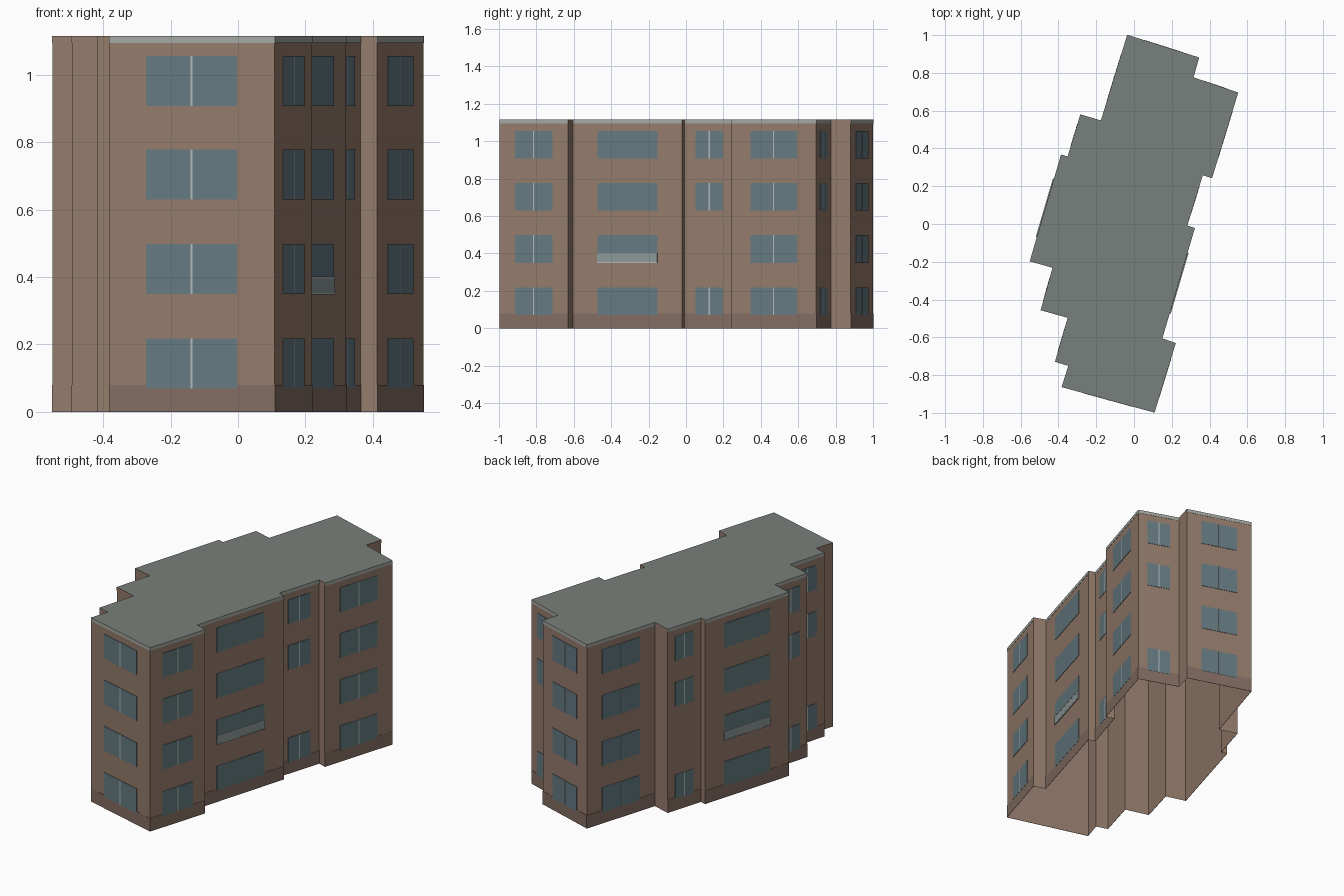
import bpy, bmesh
from mathutils import Vector

if "Cube" in bpy.data.objects:
    bpy.data.objects.remove(bpy.data.objects["Cube"])

HEIGHT = 1.115
FLOORS = [0.07, 0.35, 0.63, 0.908]
WIN_H = 0.148

# Stepped footprint, clockwise seen from above
OUTLINE = [Vector(p) for p in [
    (-0.035, 1.0), (0.345, 0.88), (0.315, 0.775), (0.55, 0.695),
    (0.412, 0.243), (0.363, 0.259), (0.281, -0.008), (0.321, -0.021),
    (0.149, -0.605), (0.22, -0.63), (0.108, -0.997), (-0.383, -0.862),
    (-0.348, -0.751), (-0.417, -0.73), (-0.35, -0.497), (-0.493, -0.457),
    (-0.43, -0.232), (-0.551, -0.198), (-0.385, 0.367), (-0.35, 0.357),
    (-0.283, 0.58), (-0.174, 0.548)]]
EDGES = list(zip(OUTLINE, OUTLINE[1:] + OUTLINE[:1]))


def material(name, rgb):
    m = bpy.data.materials.new(name)
    m.diffuse_color = (*rgb, 1)
    m.use_nodes = True
    m.node_tree.nodes["Principled BSDF"].inputs["Base Color"].default_value = m.diffuse_color
    return m


def finish(bm, name, mat):
    mesh = bpy.data.meshes.new(name)
    bm.to_mesh(mesh)
    bm.free()
    mesh.materials.append(mat)
    ob = bpy.data.objects.new(name, mesh)
    bpy.context.collection.objects.link(ob)


def panel(bm, a, b, t0, t1, z0, z1, out):
    """Thin slab on wall a-b between fractions t0..t1, standing proud by out."""
    d = (b - a).normalized()
    n = Vector((-d.y, d.x)) * out
    p, q = a.lerp(b, t0), a.lerp(b, t1)
    ring = [q, p, p + n, q + n]
    lo = [bm.verts.new((*v, z0)) for v in ring]
    hi = [bm.verts.new((*v, z1)) for v in ring]
    # front, two ends, top and bottom; the back sits on the wall
    for i in (1, 2, 3):
        j = (i + 1) % 4
        bm.faces.new((lo[j], lo[i], hi[i], hi[j]))
    bm.faces.new(lo)
    bm.faces.new(hi[::-1])
    bmesh.ops.recalc_face_normals(bm, faces=bm.faces[:])


brick = material("brick", (0.30, 0.20, 0.15))
plinth_mat = material("plinth", (0.23, 0.155, 0.125))
roof_mat = material("roof", (0.19, 0.215, 0.20))
trim_mat = material("trim", (0.37, 0.39, 0.36))
glass = material("glass", (0.13, 0.195, 0.22))
frame = material("frame", (0.45, 0.49, 0.49))
rail_mat = material("railing", (0.27, 0.32, 0.32))

# Wall shell, open underneath
bm = bmesh.new()
low = [bm.verts.new((*p, 0)) for p in OUTLINE]
top = [bm.verts.new((*p, HEIGHT)) for p in OUTLINE]
for i in range(len(low)):
    j = (i + 1) % len(low)
    bm.faces.new((low[j], low[i], top[i], top[j]))
finish(bm, "walls", brick)

# Flat roof
bm = bmesh.new()
bm.faces.new([bm.verts.new((*p, HEIGHT)) for p in reversed(OUTLINE)])
finish(bm, "roof", roof_mat)

# Bands, windows and balconies on every main wall; short returns stay plain
parts = {k: bmesh.new() for k in
         ("plinth", "roof_trim", "windows", "mullions", "balcony_panels", "balcony_rails")}
for a, b in EDGES:
    length = (b - a).length
    if length < 0.2:
        continue
    small, wide = length < 0.3, length > 0.55
    panel(parts["plinth"], a, b, 0, 1, 0, 0.08, 0.0015)
    panel(parts["roof_trim"], a, b, 0, 1, 1.095, HEIGHT, 0.0015)
    for f, z in enumerate(FLOORS):
        if small and f == 1:
            continue
        panel(parts["windows"], a, b, 0.225, 0.775, z, z + WIN_H, 0.0025)
        if not wide:
            h = 0.003 / length
            panel(parts["mullions"], a, b, 0.5 - h, 0.5 + h, z, z + WIN_H, 0.0035)
    if wide:
        panel(parts["balcony_panels"], a, b, 0.225, 0.775, 0.352, 0.396, 0.006)
        for z in (0.348, 0.396):
            panel(parts["balcony_rails"], a, b, 0.225, 0.775, z, z + 0.005, 0.007)

mats = (plinth_mat, trim_mat, glass, frame, rail_mat, frame)
for (name, part), mat in zip(parts.items(), mats):
    finish(part, name, mat)
